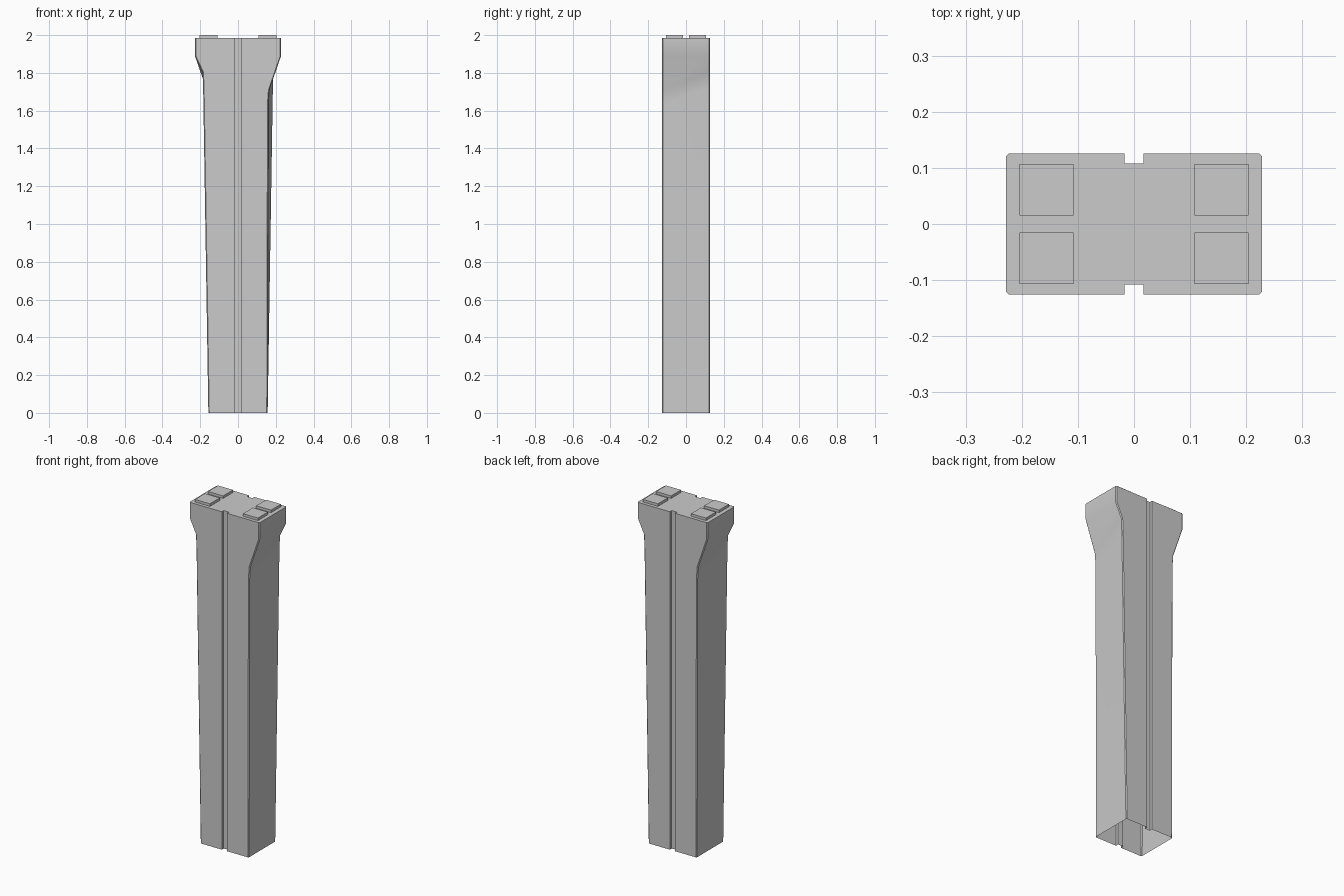
import bpy

cube = bpy.data.objects.get("Cube")
if cube:
    bpy.data.objects.remove(cube, do_unlink=True)

concrete = bpy.data.materials.new("concrete grey")
concrete.use_nodes = True
colour = (0.6, 0.6, 0.6, 1)
concrete.diffuse_color = colour
concrete.node_tree.nodes["Principled BSDF"].inputs["Base Color"].default_value = colour

DEPTH, FLOOR, GROOVE, CHAMFER = 0.126, 0.108, 0.017, 0.005
TOP = 1.985

# Edge profiles (half width, height) of the two kinds of corner
low_flare = [(0.157, 0), (0.161, 1.64), (0.166, 1.71), (0.228, 1.89), (0.228, TOP)]
high_flare = [(0.157, 0), (0.1845, 1.72), (0.188, 1.805), (0.228, 1.89), (0.228, TOP)]


def add_object(name, verts, faces):
    mesh = bpy.data.meshes.new(name)
    mesh.from_pydata(verts, [], faces)
    mesh.materials.append(concrete)
    obj = bpy.data.objects.new(name, mesh)
    bpy.context.collection.objects.link(obj)
    return obj


def ring(low, high):
    """Grooved cross-section; the second half is the first turned half round."""
    (xl, zl), (xh, zh) = low, high
    half = [(GROOVE, -FLOOR, zl), (GROOVE, -DEPTH, zl),
            (xl - CHAMFER, -DEPTH, zl), (xl, CHAMFER - DEPTH, zl),
            (xh, DEPTH - CHAMFER, zh), (xh - CHAMFER, DEPTH, zh),
            (GROOVE, DEPTH, zh), (GROOVE, FLOOR, zh)]
    return half + [(-x, -y, z) for x, y, z in half]


# Pier shaft, open underneath
rings = [ring(a, b) for a, b in zip(low_flare, high_flare)]
n = len(rings[0])
verts = [v for r in rings for v in r]
faces = [(k * n + i, k * n + (i + 1) % n, (k + 1) * n + (i + 1) % n, (k + 1) * n + i)
         for k in range(len(rings) - 1) for i in range(n)]
faces.append(tuple(range(len(verts) - n, len(verts))))
shaft = add_object("pier_shaft", verts, faces)
bpy.ops.object.select_all(action="DESELECT")
shaft.select_set(True)
bpy.context.view_layer.objects.active = shaft
bpy.ops.object.shade_smooth_by_angle(angle=0.52)

# Four bearing pads on the top
for side, sx in (("left", 1), ("right", -1)):
    for end, sy in (("front", -1), ("back", 1)):
        bpy.ops.mesh.primitive_cube_add(size=1, location=(sx * 0.156, sy * 0.061, TOP + 0.0075))
        pad = bpy.context.object
        pad.name = f"bearing_pad_{end}_{side}"
        pad.scale = (0.097, 0.092, 0.015)
        pad.data.materials.append(concrete)
